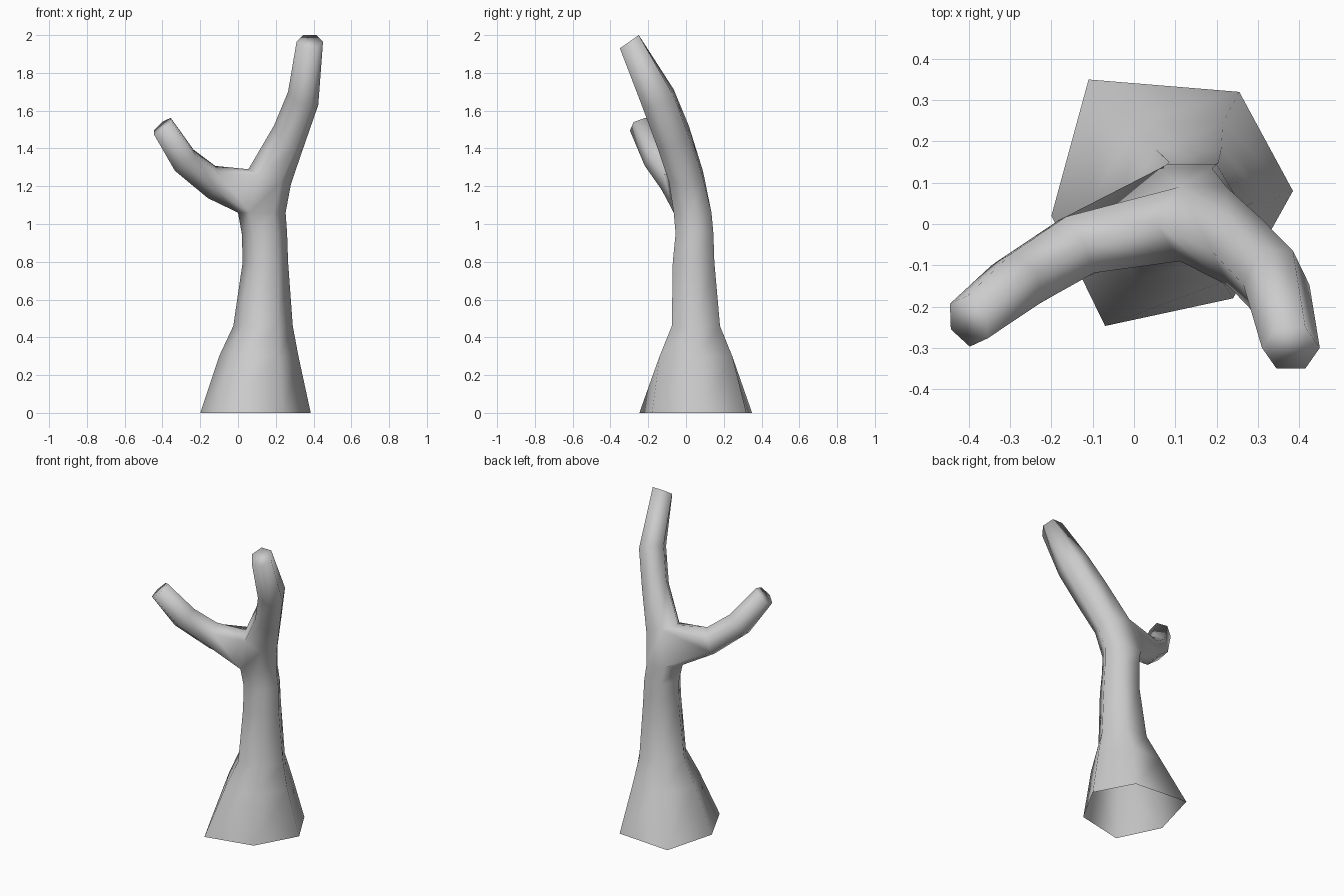
import bpy, bmesh
from math import sin, cos, radians
from mathutils import Vector

if "Cube" in bpy.data.objects:
    bpy.data.objects.remove(bpy.data.objects["Cube"])

bm = bmesh.new()


def trunk_ring(xl, xr, yf, yb, z, dzx=0.0, dzy=0.0):
    """Six-sided section; dzx / dzy tilt it towards +x / +y."""
    out = []
    for i in range(6):
        c, s = cos(radians(60 * i)), sin(radians(60 * i)) / 0.866
        out.append(bm.verts.new(((xl + xr) / 2 + (xr - xl) / 2 * c,
                                 (yf + yb) / 2 + (yb - yf) / 2 * s,
                                 z + dzx * c + dzy * s)))
    return out


def branch_ring(center, d, r):
    """Six-sided section across direction d, starting at its underside."""
    d = Vector(d).normalized()
    side = Vector((-d.y, d.x, 0)).normalized()
    up = d.cross(side)
    return [bm.verts.new(Vector(center) + r * (side * sin(radians(60 * i)) - up * cos(radians(60 * i))))
            for i in range(6)]


def bridge(a, b, skip=()):
    for i in range(6):
        if i not in skip:
            j = (i + 1) % 6
            bm.faces.new((a[i], a[j], b[j], b[i]))


# flared foot outline (right, back right, back left, left, front left, front right)
foot = [(0.385, 0.08), (0.255, 0.32), (-0.11, 0.35), (-0.2, 0.02), (-0.07, -0.247), (0.24, -0.18)]
rings = [[bm.verts.new((x, y, 0)) for x, y in foot]]

# trunk running up into the tall right branch
for spec in [(-0.10, 0.32, -0.14, 0.245, 0.30),
             (-0.025, 0.29, -0.075, 0.18, 0.46),
             (0.025, 0.265, -0.07, 0.15, 0.80),
             (0.02, 0.26, -0.055, 0.145, 0.95),
             (0.0, 0.252, -0.065, 0.135, 1.06),
             (0.055, 0.28, -0.09, 0.09, 1.25, -0.04, 0.01),
             (0.19, 0.345, -0.15, 0.015, 1.46, -0.06, 0.03),
             (0.265, 0.425, -0.23, -0.065, 1.665, -0.035, 0.03),
             (0.31, 0.45, -0.35, -0.25, 1.965, 0.0, 0.035)]:
    rings.append(trunk_ring(*spec))

FORK = 5  # the two left faces of this band stay open for the side branch
for k in range(len(rings) - 1):
    bridge(rings[k], rings[k + 1], (2, 3) if k == FORK else ())
bm.faces.new(rings[-1])

# left branch growing out of the opening
lo, hi = rings[FORK], rings[FORK + 1]
prev = [lo[3], lo[4], hi[4], hi[3], hi[2], lo[2]]
for center, d, r in [((-0.14, -0.055, 1.222), (-1, -0.5, 0.28), 0.088),
                     ((-0.285, -0.145, 1.338), (-0.6, -0.35, 0.7), 0.08),
                     ((-0.40, -0.235, 1.517), (-0.65, -0.3, 0.76), 0.066)]:
    ring = branch_ring(center, d, r)
    bridge(prev, ring)
    prev = ring
bm.faces.new(prev)

bmesh.ops.recalc_face_normals(bm, faces=bm.faces)
for f in bm.faces:
    f.smooth = True

mesh = bpy.data.meshes.new("forked_trunk")
bm.to_mesh(mesh)
bm.free()
bpy.context.collection.objects.link(bpy.data.objects.new("forked_trunk", mesh))
